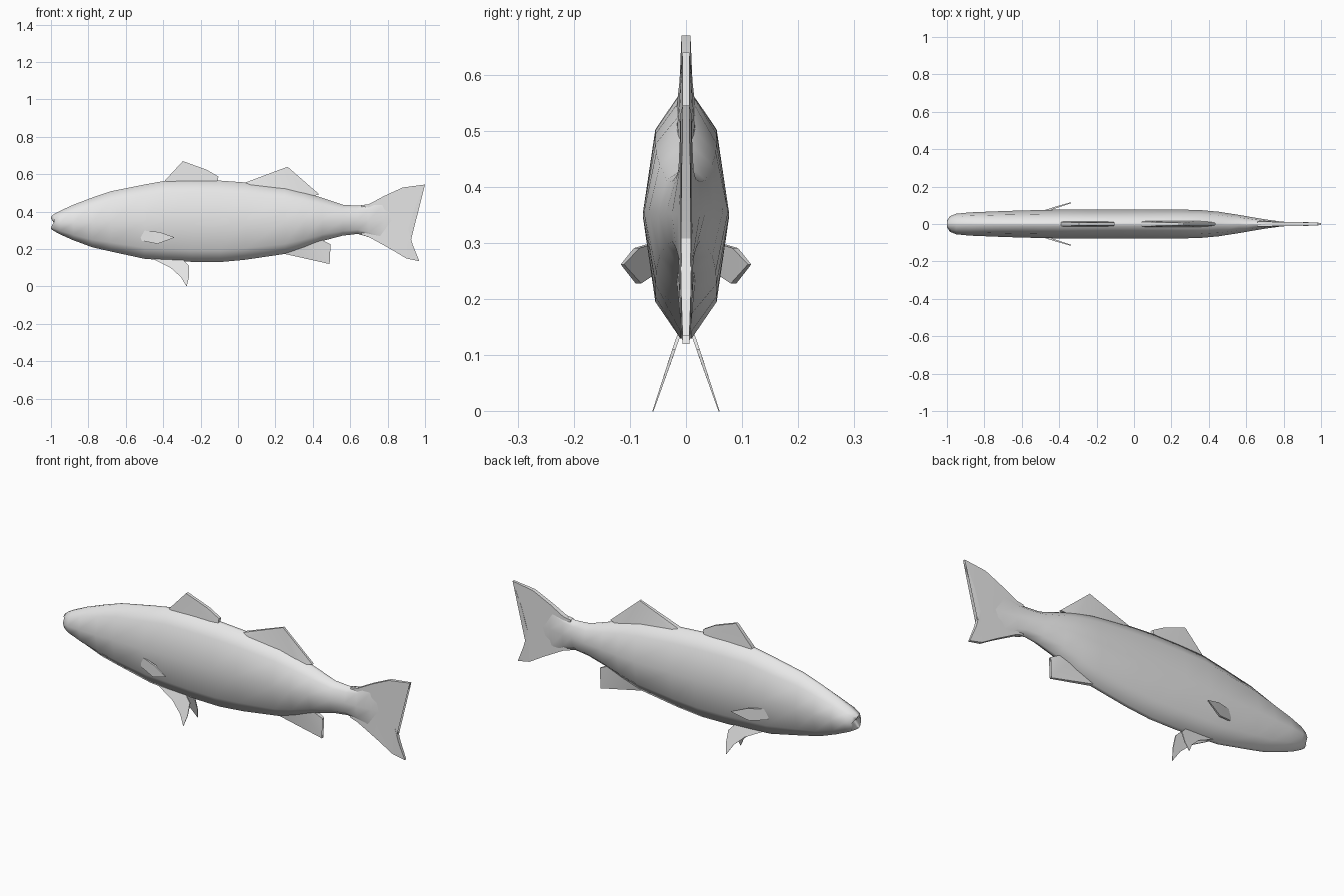
import bpy, bmesh, math

grey = bpy.data.materials.new("plain_grey")
grey.diffuse_color = (0.8, 0.8, 0.8, 1)


def finish(name, bm, angle):
    bmesh.ops.recalc_face_normals(bm, faces=bm.faces)
    me = bpy.data.meshes.new(name)
    bm.to_mesh(me)
    bm.free()
    me.materials.append(grey)
    ob = bpy.data.objects.new(name, me)
    bpy.context.collection.objects.link(ob)
    bpy.ops.object.select_all(action='DESELECT')
    ob.select_set(True)
    bpy.context.view_layer.objects.active = ob
    bpy.ops.object.shade_smooth_by_angle(angle=math.radians(angle))
    return ob


def fin(name, outline, plane=lambda x, z: 0.0):
    """Thin plate: outline points are (x, z, half thickness)."""
    bm = bmesh.new()
    sides = []
    for s in (1, -1):
        vs = [bm.verts.new((x, plane(x, z) + s * t, z)) for x, z, t in outline]
        sides.append(vs)
        bm.faces.new(vs if s > 0 else vs[::-1])
    a, b = sides
    n = len(a)
    for i in range(n):
        j = (i + 1) % n
        bm.faces.new((a[i], b[i], b[j], a[j]))
    bmesh.ops.triangulate(bm, faces=[f for f in bm.faces if len(f.verts) > 4])
    return finish(name, bm, 30)


# Body: cross-sections as (x, top, bottom, half width)
sections = [
    (-1.0, .373, .308, .022), (-.985, .386, .297, .041), (-.95, .405, .278, .055),
    (-.88, .437, .247, .062), (-.78, .475, .210, .066), (-.68, .509, .187, .070),
    (-.50, .545, .148, .075), (-.39, .565, .140, .077), (-.25, .568, .132, .077),
    (-.10, .566, .130, .077), (.04, .556, .143, .077), (.25, .530, .174, .077),
    (.35, .506, .205, .075), (.45, .474, .243, .066), (.56, .437, .272, .049),
    (.64, .432, .281, .035), (.70, .440, .264, .025), (.78, .480, .224, .014),
    (.86, .505, .195, .007)]
half = [(1, .13), (.7, .71), (0, 1), (-.7, .71), (-1, .13)]
ring = half + [(t, -w) for t, w in reversed(half)]

bm = bmesh.new()
rings = []
for x, top, bot, w in sections:
    mid, h = (top + bot) / 2, (top - bot) / 2
    rings.append([bm.verts.new((x, k * w, mid + t * h)) for t, k in ring])
n = len(ring)
for a, b in zip(rings, rings[1:]):
    for i in range(n):
        j = (i + 1) % n
        bm.faces.new((a[i], a[j], b[j], b[i]))
bm.faces.new(rings[-1])
# Mouth: notch between the lips
for v in (rings[0][2], rings[0][7]):
    v.co.x = -.980
notch = bm.verts.new((-.976, 0, .342))
for i in range(n):
    bm.faces.new((rings[0][i], rings[0][(i + 1) % n], notch))
finish("body", bm, 60)

# Fins on the centre line
fin("tail_fin", [(.66, .434, .012), (.70, .440, .013), (.78, .483, .011), (.88, .529, .010),
                 (1.0, .545, .006), (.945, .42, .009), (.91, .308, .010), (.935, .22, .009),
                 (.97, .135, .006), (.90, .150, .009), (.82, .198, .011), (.70, .264, .013),
                 (.66, .276, .012)])
fin("front_dorsal_fin", [(-.40, .53, .014), (-.39, .567, .011), (-.295, .67, .008),
                         (-.17, .625, .008), (-.105, .588, .008), (-.112, .53, .014)])
fin("rear_dorsal_fin", [(.04, .53, .018), (.04, .556, .011), (.265, .64, .006),
                        (.435, .492, .006), (.39, .482, .014), (.36, .47, .018)])
fin("anal_fin", [(.24, .20, .018), (.25, .174, .011), (.49, .12, .006), (.455, .175, .007),
                 (.495, .225, .006), (.45, .248, .014), (.38, .25, .018)])

# Paired fins, mirrored left and right
for side, s in (("left", 1), ("right", -1)):
    fin(side + "_pectoral_fin",
        [(-.535, .302, .004), (-.42, .291, .005), (-.338, .262, .003), (-.43, .228, .005),
         (-.515, .245, .004)],
        lambda x, z: s * (.060 + (x + .51) * .31))
    fin(side + "_pelvic_fin",
        [(-.46, .15, .003), (-.36, .10, .003), (-.305, .05, .002), (-.275, 0, .001),
         (-.262, .05, .002), (-.262, .11, .003), (-.30, .15, .003)],
        lambda x, z: s * (.059 - .34 * z))
